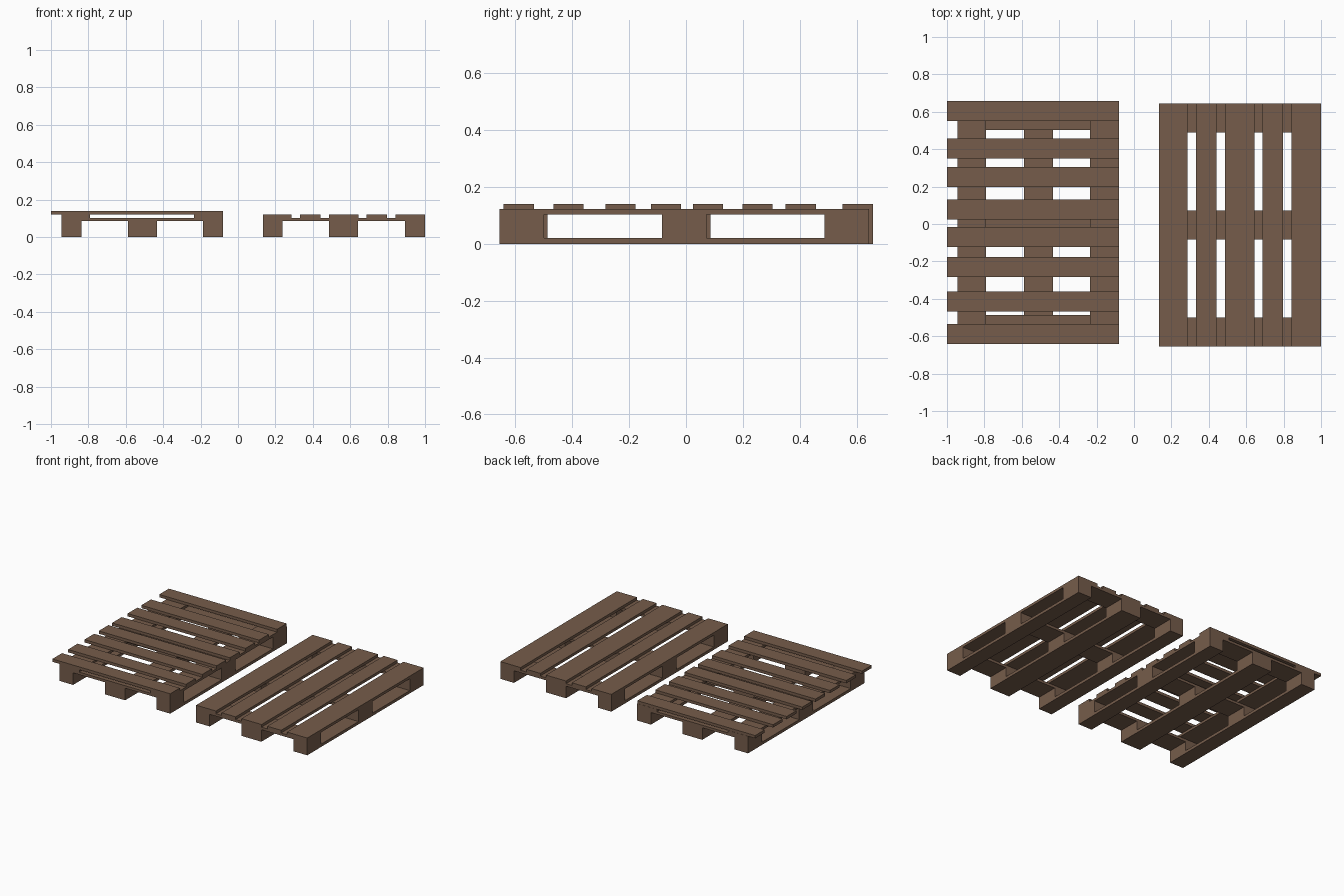
import bpy
import bmesh
from mathutils import Matrix, Vector

cube = bpy.data.objects.get("Cube")
if cube:
    bpy.data.objects.remove(cube, do_unlink=True)

# Single weathered wood colour
COLOUR = (0.18, 0.108, 0.07, 1.0)
wood = bpy.data.materials.new("brown wood")
wood.use_nodes = True
wood.diffuse_color = COLOUR
wood.node_tree.nodes["Principled BSDF"].inputs["Base Color"].default_value = COLOUR


def board(name, x, y, z):
    """Flat-faced timber spanning the given (low, high) ranges."""
    bm = bmesh.new()
    size = Vector([r[1] - r[0] for r in (x, y, z)])
    mid = Vector([(r[0] + r[1]) / 2 for r in (x, y, z)])
    bmesh.ops.create_cube(bm, size=1, matrix=Matrix.Diagonal(size.to_4d()))
    mesh = bpy.data.meshes.new(name)
    bm.to_mesh(mesh)
    bm.free()
    mesh.materials.append(wood)
    obj = bpy.data.objects.new(name, mesh)
    obj.location = mid
    bpy.context.collection.objects.link(obj)


SKID_TOP, BLOCK_TOP, CROSS_TOP = 0.02, 0.085, 0.103


def base(prefix, columns, rows, span_x, span_y):
    """Skids, spacer blocks and cross boards shared by both pallets."""
    for i, col in enumerate(columns):
        board(f"{prefix}_skid_{i}", col, span_y, (0, SKID_TOP))
        for j, row in enumerate(rows):
            board(f"{prefix}_block_{i}_{j}", col, row, (SKID_TOP, BLOCK_TOP))
    for j, row in enumerate(rows):
        board(f"{prefix}_cross_board_{j}", span_x, row, (BLOCK_TOP, CROSS_TOP))


# Right pallet: slats across the width, laid over two edge stringers
right_y = (-0.642, 0.658)
base("right_pallet",
     [(-0.945, -0.838), (-0.588, -0.432), (-0.187, -0.08)],
     [(-0.642, -0.487), (-0.068, 0.087), (0.503, 0.658)],
     (-0.945, -0.08), right_y)
for i, x in enumerate([(-0.945, -0.79), (-0.235, -0.08)]):
    board(f"right_pallet_stringer_{i}", x, right_y, (CROSS_TOP, 0.12))
for i, y in enumerate([-0.642, -0.467, -0.284, -0.124, 0.024, 0.198, 0.35, 0.55]):
    board(f"right_pallet_slat_{i}", (-1, -0.08), (y, y + 0.107), (0.12, 0.14))

# Left pallet: long slats from front to back, wide and narrow in turn
left_y = (-0.656, 0.643)
base("left_pallet",
     [(0.133, 0.238), (0.487, 0.642), (0.893, 1.0)],
     [(-0.656, -0.5), (-0.084, 0.072), (0.488, 0.643)],
     (0.133, 1.0), left_y)
for i, x in enumerate([(0.133, 0.287), (0.332, 0.441), (0.487, 0.643),
                       (0.688, 0.796), (0.842, 1.0)]):
    board(f"left_pallet_slat_{i}", x, left_y, (CROSS_TOP, 0.122))
